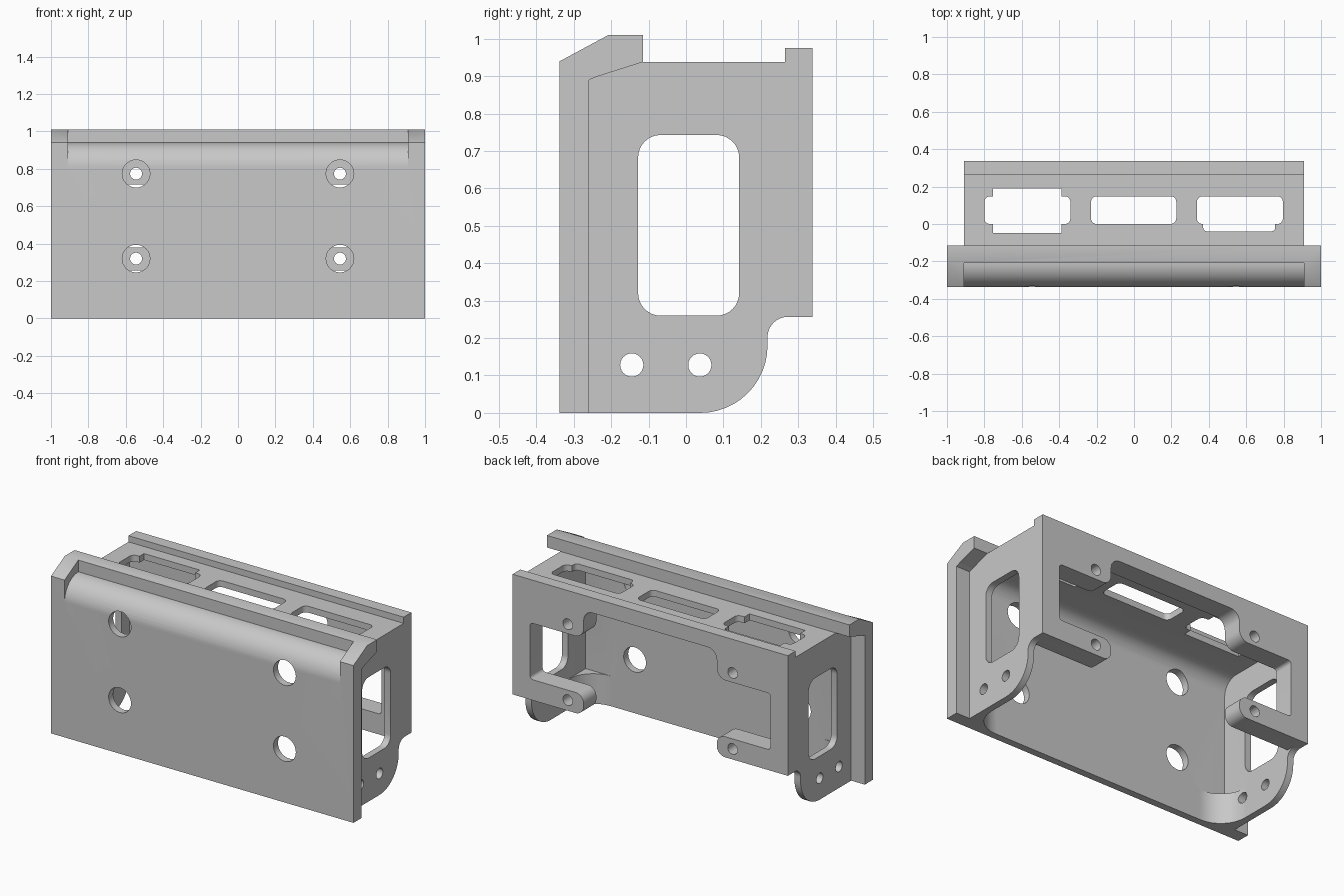
import bpy, bmesh, math
from mathutils import Vector

old = bpy.data.objects.get("Cube")
if old:
    bpy.data.objects.remove(old, do_unlink=True)

grey = bpy.data.materials.new("light_grey")
grey.use_nodes = True
grey.diffuse_color = (0.58, 0.58, 0.58, 1)
grey.node_tree.nodes["Principled BSDF"].inputs["Base Color"].default_value = (0.58, 0.58, 0.58, 1)


def rounded(corners, steps=8):
    """Outline from (a, b) or (a, b, radius) corners, with filleted corners."""
    out = []
    count = len(corners)
    for i, c in enumerate(corners):
        p = Vector(c[:2])
        r = c[2] if len(c) > 2 else 0
        if not r:
            out.append(p)
            continue
        u = (Vector(corners[i - 1][:2]) - p).normalized()
        v = (Vector(corners[(i + 1) % count][:2]) - p).normalized()
        half = u.angle(v) / 2
        centre = p + (u + v).normalized() * r / math.sin(half)
        start = p + u * r / math.tan(half) - centre
        end = p + v * r / math.tan(half) - centre
        sweep = math.pi - 2 * half
        for k in range(steps + 1):
            t = k / steps
            out.append(centre + (start * math.sin((1 - t) * sweep)
                                 + end * math.sin(t * sweep)) / math.sin(sweep))
    return out


def rect(a0, a1, b0, b1, r=0):
    return rounded([(a0, b0, r), (a1, b0, r), (a1, b1, r), (a0, b1, r)])


def circle(a, b, r, n=32):
    return [(a + r * math.cos(2 * math.pi * k / n),
             b + r * math.sin(2 * math.pi * k / n)) for k in range(n)]


def prism(name, outline, axis, lo, hi):
    """Extrude a flat outline along an axis from lo to hi."""
    place = {"X": lambda a, b: (lo, a, b),
             "Y": lambda a, b: (a, lo, b),
             "Z": lambda a, b: (a, b, lo)}[axis]
    bm = bmesh.new()
    face = bm.faces.new([bm.verts.new(place(*p)) for p in outline])
    new = bmesh.ops.extrude_face_region(bm, geom=[face])["geom"]
    step = Vector([hi - lo if axis == n else 0 for n in "XYZ"])
    bmesh.ops.translate(bm, vec=step, verts=[g for g in new if isinstance(g, bmesh.types.BMVert)])
    bmesh.ops.recalc_face_normals(bm, faces=bm.faces[:])
    mesh = bpy.data.meshes.new(name)
    bm.to_mesh(mesh)
    bm.free()
    mesh.materials.append(grey)
    ob = bpy.data.objects.new(name, mesh)
    bpy.context.collection.objects.link(ob)
    return ob


def combine(target, other, operation):
    mod = target.modifiers.new("join", "BOOLEAN")
    mod.operation, mod.solver, mod.object = operation, "EXACT", other
    bpy.ops.object.select_all(action="DESELECT")
    bpy.context.view_layer.objects.active = target
    target.select_set(True)
    bpy.ops.object.modifier_apply(modifier=mod.name)
    bpy.data.objects.remove(other, do_unlink=True)


def cut(outline, axis, lo, hi):
    combine(bracket, prism("cutter", outline, axis, lo, hi), "DIFFERENCE")


# Front plate with overhanging top lip
bracket = prism("mounting_bracket", rounded([
    (-0.338, 0), (-0.26, 0), (-0.26, 0.89), (-0.235, 0.9, 0.02), (-0.115, 0.938),
    (-0.115, 1.01), (-0.208, 1.01), (-0.338, 0.94)]), "X", -1, 1)

# Rounded shoulder between the end cheeks
arc = [(-0.208 - 0.13 * math.cos(t * math.pi / 32), 0.81 + 0.13 * math.sin(t * math.pi / 32))
       for t in range(17)]
cut([(-0.36, 0.81)] + arc + [(-0.208, 1.1), (-0.36, 1.1)], "X", -0.91, 0.91)

# Box body behind the plate, with rear lip and rounded lower flanges
body = prism("body", rounded([
    (-0.28, 0), (0.218, 0, 0.18), (0.218, 0.257, 0.055), (0.338, 0.257), (0.338, 0.975),
    (0.265, 0.975), (0.265, 0.938), (-0.15, 0.938), (-0.28, 0.9)], 12), "X", -0.91, 0.91)
combine(bracket, body, "UNION")

# Thin-walled interior, its top front edge following the shoulder
cut(rounded([(-0.295, -0.2), (0.218, -0.2), (0.218, 0.9), (-0.295, 0.9, 0.09)]), "X", -0.87, 0.87)
cut(rect(0.1, 0.4, -0.2, 0.257), "X", -0.87, 0.87)

# Curved gussets in the lower front corners
for s in (-1, 1):
    gusset = prism("gusset", rounded([
        (s * 0.88, -0.31), (s * 0.88, -0.12), (s * 0.87, -0.12), (s * 0.87, -0.295, 0.165),
        (s * 0.695, -0.295), (s * 0.695, -0.31)]), "Z", 0, 0.18)
    combine(bracket, gusset, "UNION")

# Rear opening that leaves the four screw tabs
half = [(0.7, 0.1), (0.7, 0.2565), (0.44, 0.2565, 0.055), (0.44, 0.38, 0.055),
        (0.795, 0.38, 0.02), (0.795, 0.717, 0.02), (0.44, 0.717, 0.06), (0.44, 0.885, 0.06)]
mirrored = [(-c[0],) + c[1:] for c in reversed(half)]
cut(rounded(half + mirrored), "Y", 0.15, 0.5)

# Access holes in the plate and screw holes in the tabs
for x in (-0.545, 0.545):
    for z in (0.32, 0.774):
        cut(circle(x, z, 0.074), "Y", -0.5, -0.15)
        cut(circle(x, z, 0.032, 24), "Y", 0.15, 0.5)

# Side windows and flange holes
cut(rect(-0.128, 0.142, 0.26, 0.743, 0.06), "X", -1.2, 1.2)
for y in (-0.145, 0.037):
    cut(circle(y, 0.128, 0.031, 24), "X", -1.2, 1.2)

# Top windows, the outer two with stepped edges
for x0, x1 in ((-0.8, -0.34), (-0.23, 0.226), (0.336, 0.796)):
    cut(rect(x0, x1, 0, 0.148, 0.03), "Z", 0.8, 1.1)
cut(rect(-0.755, -0.387, -0.047, 0.191), "Z", 0.8, 1.1)
cut(rect(0.37, 0.755, -0.039, 0.1, 0.02), "Z", 0.8, 1.1)

bpy.ops.object.select_all(action="DESELECT")
bracket.select_set(True)
bpy.context.view_layer.objects.active = bracket
bpy.ops.object.shade_smooth_by_angle(angle=math.radians(30))
